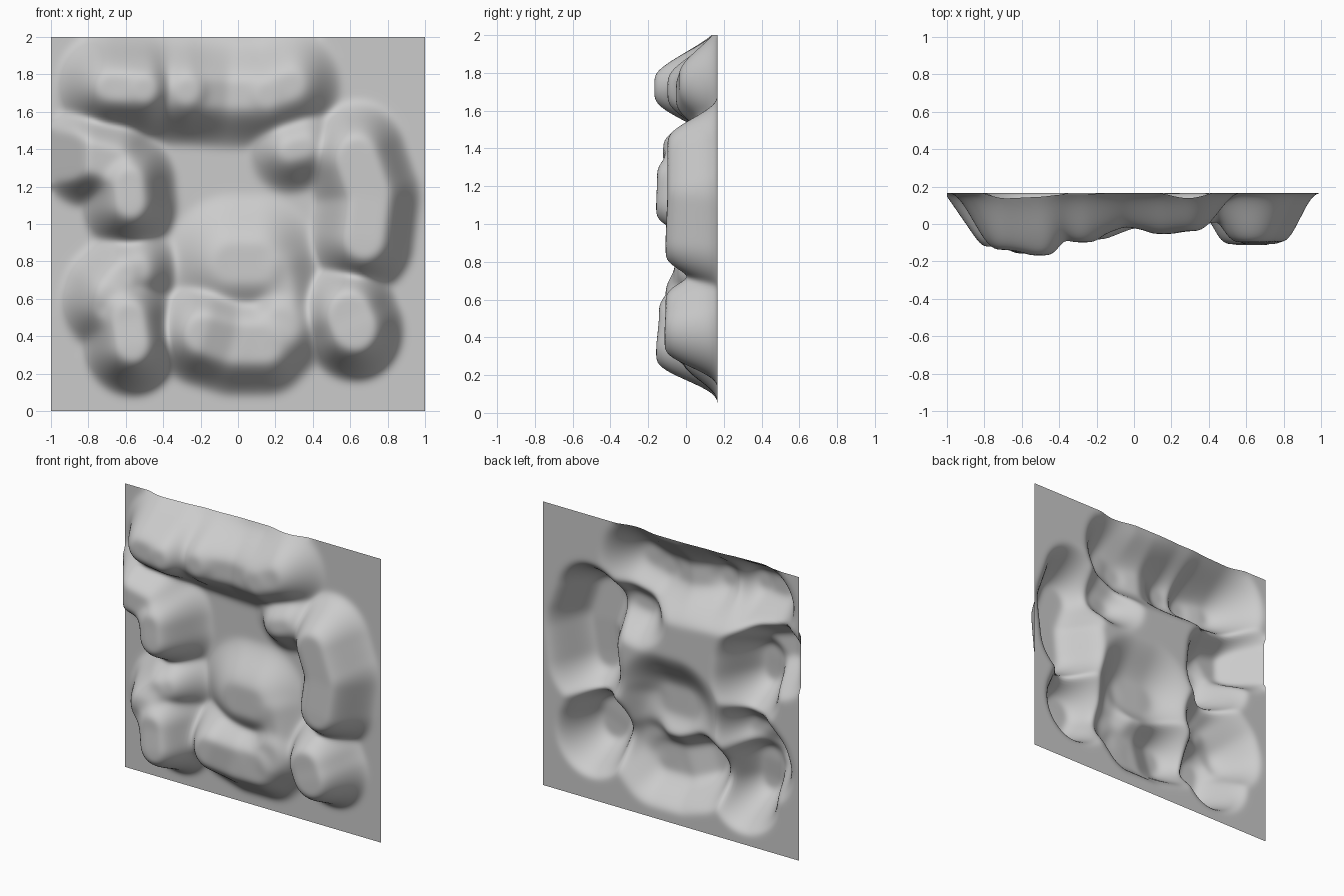
import bpy, bmesh
from mathutils import Vector

BACK = 0.167      # depth of the flat backing sheet
CELLS = 150

# Raised strokes: inner radius (flat top), outer radius (foot), path of (x, z, height)
STROKES = [
    # top bar
    (0.07, 0.29, [(-0.68, 1.73, 0.305), (-0.50, 1.72, 0.335), (-0.38, 1.71, 0.23),
                  (-0.27, 1.71, 0.265), (-0.05, 1.69, 0.18), (0.16, 1.69, 0.22), (0.29, 1.74, 0.205)]),
    # upper left hook
    (0.08, 0.27, [(-0.80, 1.36, 0.29), (-0.66, 1.32, 0.28), (-0.58, 1.22, 0.32), (-0.57, 1.11, 0.325)]),
    # lower left hook
    (0.06, 0.24, [(-0.69, 0.64, 0.26), (-0.60, 0.73, 0.23), (-0.53, 0.75, 0.21)]),
    (0.09, 0.27, [(-0.68, 0.58, 0.25), (-0.58, 0.49, 0.31), (-0.56, 0.35, 0.325)]),
    # bottom middle curl
    (0.10, 0.28, [(-0.18, 0.41, 0.25), (-0.03, 0.36, 0.19), (0.15, 0.36, 0.185), (0.24, 0.45, 0.165)]),
    (0.05, 0.23, [(0.24, 0.42, 0.165), (0.25, 0.60, 0.14), (0.22, 0.76, 0.14)]),
    # centre dome
    (0.10, 0.35, [(-0.03, 0.79, 0.15), (0.11, 0.79, 0.155)]),
    # bottom right block
    (0.12, 0.28, [(0.60, 0.51, 0.275), (0.63, 0.44, 0.28)]),
    # right stroke
    (0.11, 0.29, [(0.64, 1.35, 0.265), (0.71, 1.15, 0.265), (0.68, 0.92, 0.275)]),
    # small knob
    (0.05, 0.23, [(0.28, 1.39, 0.18), (0.36, 1.41, 0.17)]),
]


def stroke_height(x, z, inner, outer, path):
    best = 0.0
    p = Vector((x, z))
    for a, b in zip(path, path[1:]):
        a2, b2 = Vector(a[:2]), Vector(b[:2])
        ab = b2 - a2
        t = max(0.0, min(1.0, (p - a2).dot(ab) / ab.length_squared))
        off = p - a2 - ab * t
        # upper flanks are gentler, right flanks steeper
        d = Vector((off.x * (1.1 if off.x > 0 else 1), off.y * (0.95 if off.y > 0 else 1))).length
        s = max(0.0, min(1.0, (outer - d) / (outer - inner)))
        s = 0.6 * s * s * (3 - 2 * s) + 0.4 * s
        best = max(best, (a[2] + (b[2] - a[2]) * t) * s)
    return best


# Relief panel: an upright grid pushed forward by the strokes
bm = bmesh.new()
bmesh.ops.create_grid(bm, x_segments=CELLS, y_segments=CELLS, size=1)
for v in bm.verts:
    x, z = v.co.x, v.co.y + 1
    h = sum(stroke_height(x, z, *s) ** 9 for s in STROKES) ** (1 / 9)
    # fade towards the side and top borders
    cap = min(0.02 + 1.45 * (1 - abs(x)), 0.04 + 1.5 * (2 - z))
    v.co = (x, BACK - min(h, cap), z)

# Soften creases while keeping the square border
inside = [v for v in bm.verts if not v.is_boundary]
for _ in range(12):
    bmesh.ops.smooth_vert(bm, verts=inside, factor=0.5, use_axis_y=True)
for f in bm.faces:
    f.smooth = True
mesh = bpy.data.meshes.new("relief_panel")
bm.to_mesh(mesh)
bm.free()
panel = bpy.data.objects.new("relief_panel", mesh)
bpy.context.collection.objects.link(panel)
